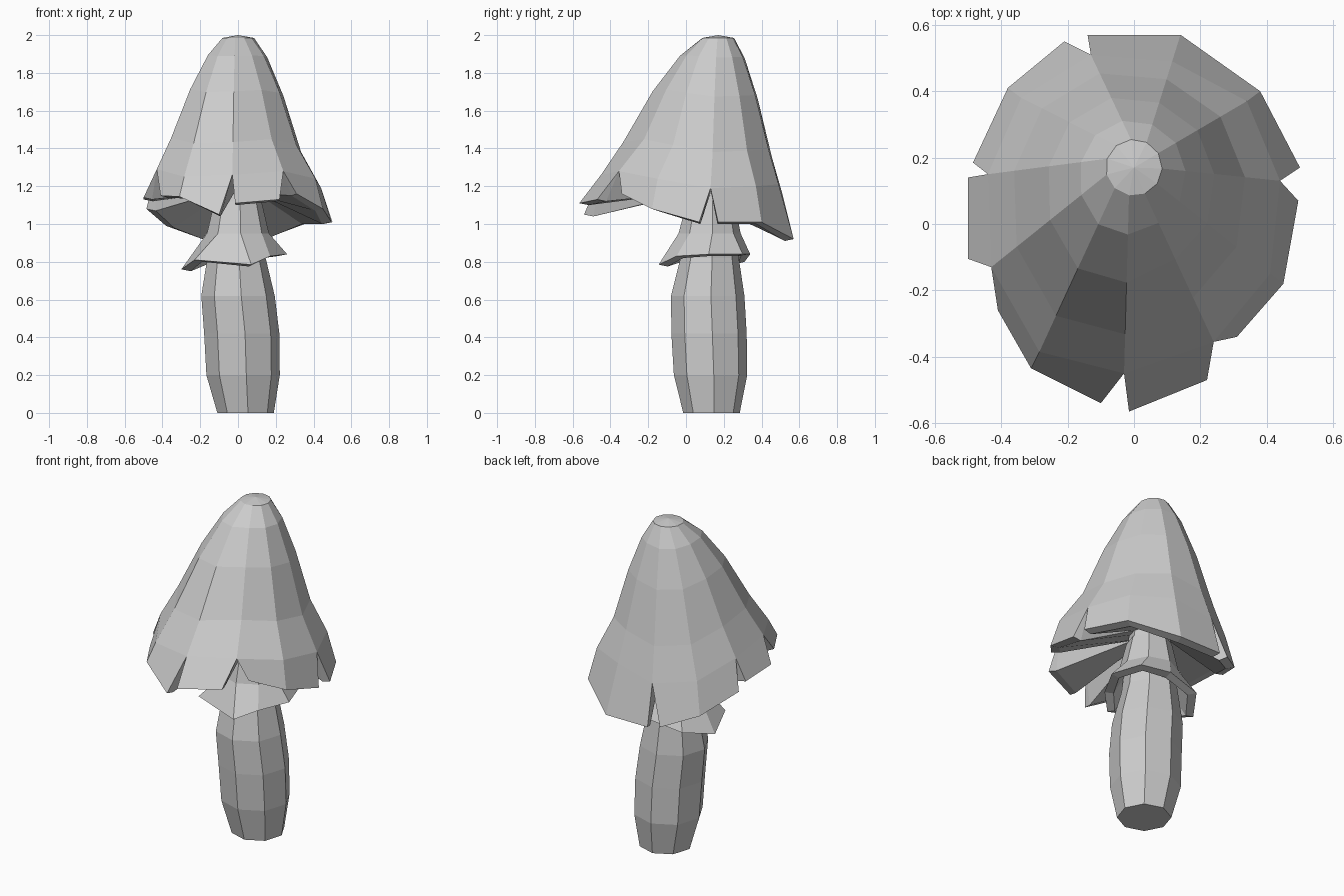
import bpy
import math
from mathutils import Vector

cube = bpy.data.objects.get("Cube")
if cube:
    bpy.data.objects.remove(cube, do_unlink=True)

grey = bpy.data.materials.new("plain_grey")
colour = (0.6, 0.6, 0.6, 1)
grey.use_nodes = True
grey.diffuse_color = colour
grey.node_tree.nodes["Principled BSDF"].inputs["Base Color"].default_value = colour


def add_object(name, verts, faces):
    mesh = bpy.data.meshes.new(name)
    mesh.from_pydata([tuple(v) for v in verts], [], faces)
    mesh.materials.append(grey)
    mesh.update()
    obj = bpy.data.objects.new(name, mesh)
    bpy.context.collection.objects.link(obj)
    return obj


def ring(x, y, z, radius, count, phase=0):
    points = []
    for i in range(count):
        a = math.radians(phase) + math.tau * i / count
        points.append(Vector((x + radius * math.cos(a), y + radius * math.sin(a), z)))
    return points


def bridge(rings):
    """Quads between rings listed from the bottom up."""
    n = len(rings[0])
    return [(r * n + i, r * n + (i + 1) % n, (r + 1) * n + (i + 1) % n, (r + 1) * n + i)
            for r in range(len(rings) - 1) for i in range(n)]


def lip(point, y, width):
    """Inner edge of a thick rim, set in towards the axis."""
    inward = Vector((-point.x, y - point.y, 0)).normalized()
    return point + inward * width - Vector((0, 0, 0.01))


# Stem: a bulging, slightly leaning eight-sided column
SIDES = 8
stem_sections = [(0.04, 0.135, 0, 0.15), (0.027, 0.13, 0.2, 0.195), (0.02, 0.122, 0.42, 0.2),
                 (0, 0.115, 0.62, 0.195), (-0.008, 0.125, 0.82, 0.155), (0, 0.13, 1.1, 0.12),
                 (0, 0.14, 1.3, 0.1)]
rings = [ring(*s, SIDES, 5) for s in stem_sections]
faces = bridge(rings)
faces.append(tuple(reversed(range(SIDES))))
faces.append(tuple(range(len(rings) * SIDES - SIDES, len(rings) * SIDES)))
add_object("stem", sum(rings, []), faces)

# Skirt: a ragged collar flaring from the neck, with a thick rim and sloping underside
skirt_rim = [Vector(p) for p in (
    (0.26, 0.12, 0.84), (0.2, 0.3, 0.84), (0.02, 0.34, 0.84), (-0.19, 0.31, 0.8),
    (-0.3, 0.15, 0.76), (-0.23, -0.05, 0.81), (0.07, -0.145, 0.785), (0.17, -0.05, 0.83))]
rings = [ring(0, 0.125, 0.92, 0.13, SIDES, 5), [lip(p, 0.125, 0.05) for p in skirt_rim],
         skirt_rim, ring(0, 0.125, 0.95, 0.165, SIDES, 5), ring(0, 0.13, 1.12, 0.125, SIDES, 5)]
add_object("skirt", sum(rings, []), bridge(rings))

# Cap: each rib has a hem point and the lower corners of the flaps before and after it
ribs = [
    ((0.44, 0.13, 1.19), (0.495, 0.07, 1.01), (0.5, 0.17, 1.01)),
    ((0.34, 0.37, 1.2), (0.38, 0.4, 1.01)),
    ((0.115, 0.49, 1.21), (0.14, 0.57, 0.92)),
    ((-0.13, 0.51, 1.16), (-0.14, 0.57, 0.92), (-0.21, 0.55, 0.93)),
    ((-0.34, 0.38, 1.18), (-0.38, 0.41, 0.99)),
    ((-0.44, 0.15, 1.26), (-0.485, 0.185, 1.08), (-0.5, 0.14, 1.13)),
    ((-0.43, -0.13, 1.29), (-0.5, -0.105, 1.14), (-0.41, -0.26, 1.15)),
    ((-0.285, -0.385, 1.25), (-0.31, -0.435, 1.145)),
    ((-0.03, -0.45, 1.26), (-0.1, -0.54, 1.05), (-0.015, -0.565, 1.11)),
    ((0.24, -0.355, 1.28), (0.22, -0.47, 1.13), (0.31, -0.34, 1.16)),
    ((0.41, -0.15, 1.24), (0.45, -0.18, 1.08)),
]
COUNT = len(ribs)
hem = [Vector(r[0]) for r in ribs]
crown = ring(0, 0.17, 1.985, 0.085, COUNT, -2)


def between(out, down):
    """Ring part of the way from crown to hem; the bell curve is straighter on the left."""
    points = []
    for c, h in zip(crown, hem):
        reach = out * (0.9 if h.x > 0.2 else 1)
        points.append(Vector((*c.lerp(h, reach).xy, c.z + (h.z - c.z) * down)))
    return points


rings = [hem, between(0.78, 0.76), between(0.49, 0.39), between(0.22, 0.13), crown]
verts = sum(rings, [])
faces = bridge(rings)

# Crown fan
verts.append(Vector((0, 0.17, 2)))
tip = len(verts) - 1
first = tip - COUNT
faces += [(first + i, first + (i + 1) % COUNT, tip) for i in range(COUNT)]

# Neck ring where the underside meets the stem
neck = len(verts)
verts += ring(0, 0.135, 1.17, 0.1, COUNT, -2)

# Flap corners, each followed by its lip; notched ribs have two separate corners
before, after = [], []
for rib in ribs:
    before.append(len(verts))
    for corner in rib[1:]:
        point = Vector(corner)
        verts += [point, lip(point, 0.135, 0.05)]
    after.append(len(verts) - 2)

for i in range(COUNT):
    j = (i + 1) % COUNT
    a, b = after[i], before[j]
    faces += [(a, b, j, i), (a + 1, b + 1, b, a), (neck + i, neck + j, b + 1, a + 1)]
    # Walls of the notch
    if after[i] != before[i]:
        p = before[i]
        faces += [(a, i, a + 1), (a + 1, i, neck + i), (p, p + 1, i), (p + 1, neck + i, i)]
add_object("cap", verts, faces)
